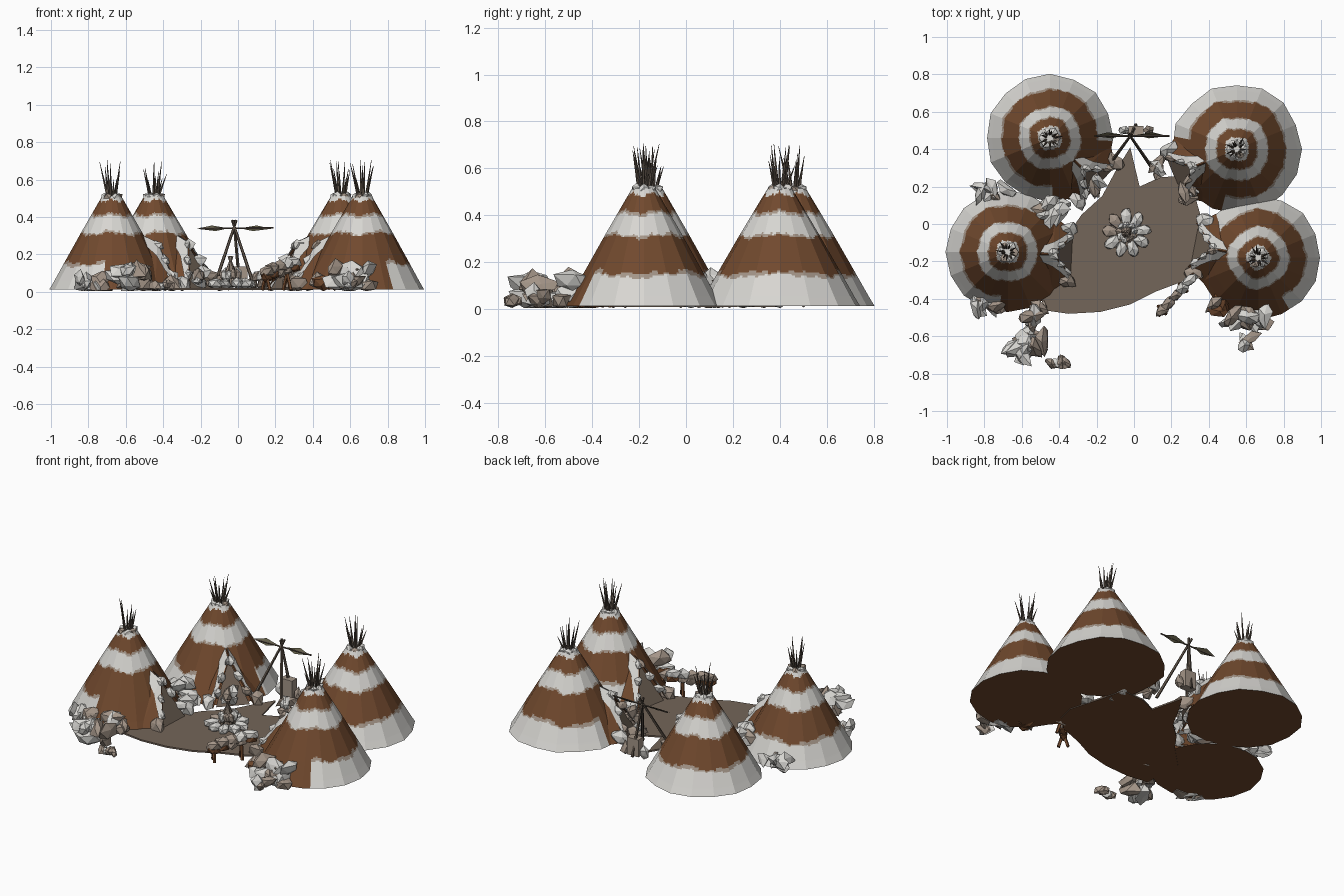
import bpy, bmesh, math, random
from mathutils import Vector, Matrix

random.seed(7)
if "Cube" in bpy.data.objects:
    bpy.data.objects.remove(bpy.data.objects["Cube"])


def material(name, *rgb):
    m = bpy.data.materials.new(name)
    m.use_nodes = True
    m.diffuse_color = (*rgb, 1)
    m.node_tree.nodes["Principled BSDF"].inputs["Base Color"].default_value = (*rgb, 1)
    return m


MATS = [material("brown hide", .165, .067, .027), material("snow white", .68, .67, .64),
        material("tan fringe", .37, .30, .245), material("packed earth", .175, .132, .1),
        material("weathered wood", .11, .085, .065), material("olive wood", .12, .11, .065)]
BROWN, WHITE, TAN, EARTH, WOOD, OLIVE = range(6)


def finish(name, bm):
    me = bpy.data.meshes.new(name)
    bm.to_mesh(me)
    bm.free()
    for m in MATS:
        me.materials.append(m)
    ob = bpy.data.objects.new(name, me)
    bpy.context.collection.objects.link(ob)


def paint(verts, mat):
    for f in {f for v in verts for f in v.link_faces}:
        f.material_index = mat


def stick(bm, a, b, r1, r2, mat=WOOD):
    a, b = Vector(a), Vector(b)
    d = b - a
    mx = Matrix.Translation((a + b) / 2) @ d.to_track_quat('Z', 'Y').to_matrix().to_4x4()
    res = bmesh.ops.create_cone(bm, cap_ends=True, segments=5, radius1=r1,
                                radius2=r2, depth=d.length, matrix=mx)
    paint(res["verts"], mat)


def rock(bm, loc, size, turn=0, mats=(WHITE, WHITE, TAN), rough=.3):
    res = bmesh.ops.create_icosphere(bm, subdivisions=1, radius=1)
    mx = Matrix.Translation(loc) @ Matrix.Rotation(turn, 4, 'Z') @ Matrix.Diagonal((*size, 1))
    for v in res["verts"]:
        v.co = mx @ (v.co * random.uniform(1 - rough, 1 + rough))
        v.co.z = max(v.co.z, .004)
    paint(res["verts"], random.choice(mats))


def plate(bm, pts, mat):
    f = bm.faces.new([bm.verts.new(p) for p in pts])
    f.material_index = mat
    return f


# Conical tent: facetted cone, painted bands with ragged edges
PROFILE = [(0, 1), (.04, .93), (.14, .765), (.31, .48), (.46, .22), (.50, .15)]
SIDES, CUTS, ROWS = 16, 8, 70


def profile_radius(z):
    for (z0, r0), (z1, r1) in zip(PROFILE, PROFILE[1:]):
        if z <= z1:
            return r0 + (r1 - r0) * (z - z0) / (z1 - z0)
    return PROFILE[-1][1]


def angle_gap(a, b):
    return abs((a - b + math.pi) % math.tau - math.pi)


def tent(name, x, y, radius, face, door, half):
    bm = bmesh.new()
    corners = [Vector((math.cos(math.tau * i / SIDES), math.sin(math.tau * i / SIDES), 0))
               * random.uniform(.985, 1.03) for i in range(SIDES)]
    loop = [corners[i].lerp(corners[(i + 1) % SIDES], k / CUTS)
            for i in range(SIDES) for k in range(CUTS)]
    n = len(loop)
    rings = []
    for j in range(ROWS + 1):
        z = .5 * j / ROWS
        r = radius * profile_radius(z)
        rings.append([bm.verts.new((x + p.x * r, y + p.y * r, z + .014)) for p in loop])
    wave = random.uniform(0, 6)
    for j in range(ROWS):
        for i in range(n):
            k = (i + 1) % n
            f = bm.faces.new((rings[j][i], rings[j][k], rings[j + 1][k], rings[j + 1][i]))
            a = math.tau * i / n
            h = (.5 * (j + .5) / ROWS + .008 * math.sin(4 * a + wave)
                 + .004 * math.sin(11 * a + wave) + .003 * math.sin(29 * a))
            skirt = .127 if angle_gap(a, face) > half else -.1
            fringe = .02 if math.sin(6 * a + wave) > -.4 else .007
            if h < skirt:
                f.material_index = WHITE
            elif h < skirt + fringe:
                f.material_index = TAN
            elif .295 < h < .39:
                f.material_index = TAN if h < .295 + fringe * .6 else WHITE
            elif .39 <= h < .402:
                f.material_index = TAN
            elif h > .475:
                f.material_index = WHITE
    bm.faces.new(rings[0][::-1])
    bm.faces.new(rings[-1]).material_index = WHITE
    finish(name, bm)

    # Snowy collar and fan of pole tips
    bm = bmesh.new()
    for i in range(6):
        a = math.tau * i / 6
        rock(bm, (x + .036 * math.cos(a), y + .036 * math.sin(a), .512), (.022, .026, .02), a)
    for i in range(11):
        a = math.tau * i / 11 + random.uniform(-.2, .2)
        c, s, out = math.cos(a), math.sin(a), random.uniform(.035, .075)
        stick(bm, (x + .018 * c, y + .018 * s, .49),
              (x + out * c, y + out * s, random.uniform(.6, .71)), .009, .001)
    finish(name + "_poles", bm)

    # Entrance porch: two hide flaps under snow sheets, with an earth-coloured doorway
    bm = bmesh.new()
    d, side = Vector((math.cos(door), math.sin(door), 0)), Vector((-math.sin(door), math.cos(door), 0))
    o = Vector((x, y, 0))
    top = o + d * radius * .75 + Vector((0, 0, .26))
    back = o + d * radius * .42 + Vector((0, 0, .31))
    for s in (-1, 1):
        foot = o + d * radius * 1.1 + side * s * .12 + Vector((0, 0, .014))
        heel = o + d * radius * .75 + side * s * .2 + Vector((0, 0, .014))
        plate(bm, (top, foot, heel), BROWN)
        plate(bm, (top, heel, back), BROWN)
        lift = side * s * .006 + Vector((0, 0, .006))
        edge = [top, top.lerp(foot, .45), top.lerp(foot, .85), foot.lerp(heel, .15) + Vector((0, 0, .04)),
                top.lerp(foot.lerp(heel, .35), .6), top.lerp(heel, .3)]
        plate(bm, [p + lift for p in edge], WHITE)
        plate(bm, [p + lift for p in (top, top.lerp(heel, .3), back.lerp(heel, .12), back)], WHITE)
        for t in (.05, .38, .7):
            rock(bm, top.lerp(foot, t) - d * .012, (.045, .022, .03), door + s * .5)
        rock(bm, foot.lerp(heel, .3) + Vector((0, 0, .03)), (.06, .035, .05), door)
    low = o + d * radius * 1.06 + Vector((0, 0, .015))
    plate(bm, (top - d * .015, low - side * .1, low + side * .1), EARTH)
    finish(name + "_porch", bm)


tent("back_right_tent", -.45, .46, .34, -.8, -.75, .75)
tent("back_left_tent", .55, .40, .345, -2.6, -2.75, .75)
tent("front_right_tent", -.675, -.15, .325, -.5, -.05, 1.25)
tent("front_left_tent", .665, -.18, .33, -2.4, 2.95, 1.35)

# Trodden ground, earth above and brown below
bm = bmesh.new()
outline = [(-.02, .41), (.03, .2), (.14, .25), (.3, .26), (.34, .1), (.4, -.1), (.37, -.22),
           (.28, -.3), (.12, -.36), (-.02, -.43), (-.18, -.47), (-.35, -.48), (-.49, -.46),
           (-.5, -.2), (-.35, -.05), (-.28, .05), (-.17, .15), (-.1, .28)]
base = plate(bm, [(px, py, .01) for px, py in outline], EARTH)
ext = bmesh.ops.extrude_face_region(bm, geom=[base])
for e in ext["geom"]:
    if isinstance(e, bmesh.types.BMVert):
        e.co.z = .02
bmesh.ops.recalc_face_normals(bm, faces=bm.faces)
for f in bm.faces:
    f.material_index = BROWN if f.normal.z < -.5 else EARTH
finish("ground", bm)

# Fire ring: broad radial stones around a tall stack
bm = bmesh.new()
for i in range(9):
    a = math.tau * i / 9 + .2
    c, s = math.cos(a), math.sin(a)
    rock(bm, (-.04 + .09 * c, -.05 + .09 * s, .045), (.052, .033, .03), a, rough=.15)
    rock(bm, (-.04 + .04 * c, -.045 + .04 * s, .09), (.022, .02, .035), a, (WHITE, TAN))
    stick(bm, (-.04 + .05 * c, -.045 + .05 * s, .03),
          (-.04 - .01 * c, -.045 - .01 * s, .19), .012, .006, random.choice((TAN, WOOD)))
finish("fire_ring", bm)

# Tripod with two blades and a hanging box
bm = bmesh.new()
hub = Vector((-.02, .47, .35))
for fx, fy in ((-.13, .32), (.09, .31), (.01, .53)):
    foot = Vector((fx, fy, .02))
    stick(bm, foot, hub + (hub - foot) * .1, .01, .007)
stick(bm, (-.2, .47, .338), (.19, .47, .342), .005, .005)
for s in (-1, 1):
    tip = hub + Vector((s * .2, 0, -.012))
    plate(bm, [hub + Vector((s * .03, .006, -.01)), hub + Vector((s * .1, -.012, -.025)), tip,
               hub + Vector((s * .12, .02, .005))], OLIVE)
finish("tripod", bm)
bm = bmesh.new()
box = bmesh.ops.create_cube(bm, size=1, matrix=Matrix.Translation((.01, .5, .08))
                            @ Matrix.Diagonal((.08, .05, .11, 1)))
paint(box["verts"], TAN)
for px in (-.05, .08):
    rock(bm, (px, .5, .05), (.03, .025, .04), 0, (TAN, WHITE))
stick(bm, (0, .5, .12), hub, .003, .003)
finish("hanging_box", bm)


# Rock and bundle heaps: centre, count, spread, stone size, top height
def heap(name, cx, cy, count, sx, sy, size, top, mats=(WHITE, WHITE, TAN)):
    bm = bmesh.new()
    for _ in range(count):
        a, q = random.uniform(0, math.tau), math.sqrt(random.random())
        px, py = cx + sx * q * math.cos(a), cy + sy * q * math.sin(a)
        z = random.uniform(.03, top - size * .7)
        rock(bm, (px, py, z), (size * 1.4, size * .7, size * .9), random.uniform(0, 3), mats, .38)
    finish(name, bm)


heap("front_right_heap", -.56, -.66, 11, .09, .06, .055, .16)
heap("front_right_path_heap", -.53, -.5, 6, .04, .08, .05, .15)
heap("front_right_scatter", -.39, -.74, 5, .06, .02, .03, .06, (TAN, TAN, WHITE))
heap("front_right_wall_heap", -.76, -.43, 7, .1, .04, .05, .1)
heap("front_left_heap", .62, -.52, 13, .12, .06, .055, .16, (WHITE, TAN))
heap("front_left_tip_heap", .6, -.62, 4, .04, .03, .04, .1, (WHITE, TAN))
heap("front_left_side_heap", .47, -.43, 5, .05, .05, .045, .09, (BROWN, BROWN, TAN))
heap("between_right_heap", -.75, .17, 7, .09, .03, .045, .14)
heap("between_right_inner_heap", -.43, .07, 9, .08, .04, .05, .18)
heap("back_right_stones", -.22, .21, 5, .03, .06, .045, .14)
heap("back_middle_stones", .14, .3, 4, .03, .04, .04, .12, (TAN, WHITE))
heap("back_left_stones", .29, .2, 6, .03, .06, .045, .14)

# Loaded bench: slanted bundle on brown legs
bm = bmesh.new()
for i in range(5):
    t = i / 4
    px, py = .15 + .15 * t, -.46 + .16 * t
    rock(bm, (px, py, .11 + .05 * t), (.05, .03, .035), .82, (WHITE, TAN), .22)
    rock(bm, (px, py, .08 + .05 * t), (.045, .024, .03), .82, (BROWN, TAN), .22)
    if i % 3 == 0:
        for s in (-1, 1):
            stick(bm, (px + s * .02, py - s * .02, .01), (px, py, .1), .01, .01, BROWN)
finish("loaded_bench", bm)
